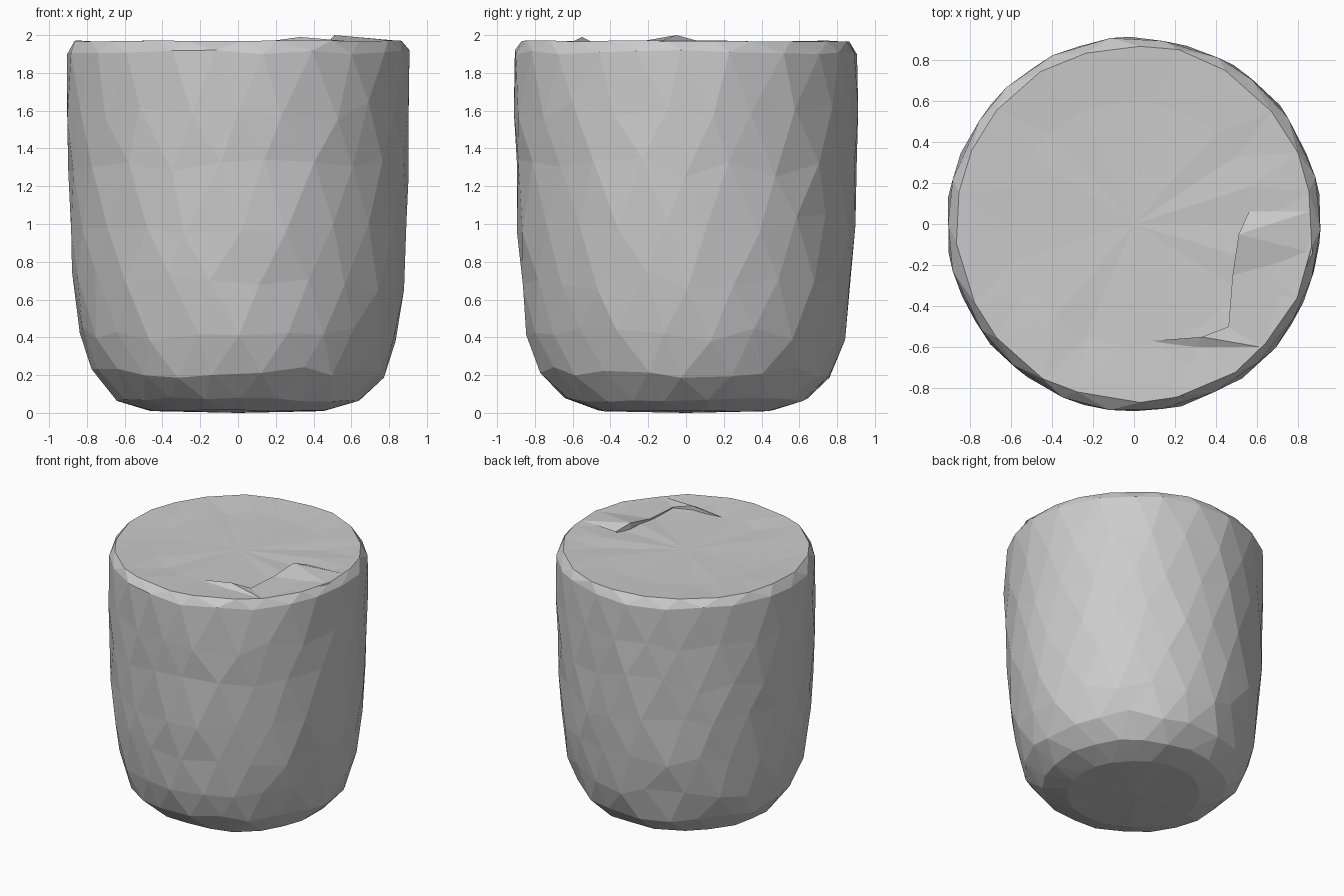
import bpy
import bmesh
import math
import random

random.seed(7)
if "Cube" in bpy.data.objects:
    bpy.data.objects.remove(bpy.data.objects["Cube"], do_unlink=True)

grey = bpy.data.materials.new("stone grey")
grey.use_nodes = True
grey.diffuse_color = (0.6, 0.6, 0.6, 1)
grey.node_tree.nodes["Principled BSDF"].inputs["Base Color"].default_value = (0.6, 0.6, 0.6, 1)


def add_object(name, bm):
    mesh = bpy.data.meshes.new(name)
    bm.to_mesh(mesh)
    bm.free()
    mesh.materials.append(grey)
    obj = bpy.data.objects.new(name, mesh)
    bpy.context.collection.objects.link(obj)
    return obj


# Faceted body: staggered rings (radius, height, height jitter) joined by triangles
SIDES = 22
profile = [(0.47, 0.012, 0.004), (0.65, 0.07, 0.012), (0.775, 0.215, 0.03),
           (0.84, 0.42, 0.05), (0.875, 0.70, 0.06), (0.895, 1.0, 0.06),
           (0.905, 1.3, 0.06), (0.912, 1.6, 0.05), (0.908, 1.91, 0.012),
           (0.87, 1.968, 0.004), (0.6, 1.955, 0.006)]
bm = bmesh.new()
rings = []
for level, (radius, height, wobble) in enumerate(profile):
    ring = []
    for i in range(SIDES):
        a = math.tau * (i + 0.5 * (level % 2) + random.uniform(-0.15, 0.15)) / SIDES
        r = radius + random.uniform(-0.007, 0.007)
        ring.append(bm.verts.new((r * math.cos(a), r * math.sin(a),
                                  height + random.uniform(-wobble, wobble))))
    rings.append(ring)

for level in range(len(rings) - 1):
    low, high = rings[level], rings[level + 1]
    for i in range(SIDES):
        j = (i + 1) % SIDES
        if level % 2 == 0:
            bm.faces.new((low[i], low[j], high[i]))
            bm.faces.new((low[j], high[j], high[i]))
        else:
            bm.faces.new((low[i], low[j], high[j]))
            bm.faces.new((low[i], high[j], high[i]))

# Nearly flat base and top
for ring, z in ((rings[0], 0.0), (rings[-1], 1.95)):
    hub = bm.verts.new((0, 0, z))
    for i in range(SIDES):
        bm.faces.new((ring[i], ring[(i + 1) % SIDES], hub))
bmesh.ops.recalc_face_normals(bm, faces=bm.faces)
add_object("body", bm)

# Chipped flap: a raised inner ridge sloping out to the rim
ridge = [(0.07, -0.57, 1.955), (0.33, -0.55, 1.99), (0.46, -0.50, 1.965),
         (0.48, -0.25, 1.965), (0.51, -0.05, 2.0), (0.56, 0.06, 1.96)]
rim = [(0.24, -0.84, 1.965), (0.30, -0.60, 1.963), (0.62, -0.60, 1.965),
       (0.78, -0.35, 1.965), (0.87, -0.14, 1.967), (0.85, 0.06, 1.97)]
bm = bmesh.new()
inner = [bm.verts.new(p) for p in ridge]
outer = [bm.verts.new(p) for p in rim]
foot = [bm.verts.new((x, y, 1.94)) for x, y, z in ridge]
for i in range(len(ridge) - 1):
    bm.faces.new((inner[i], outer[i], outer[i + 1]))
    bm.faces.new((inner[i], outer[i + 1], inner[i + 1]))
    bm.faces.new((foot[i], inner[i], inner[i + 1], foot[i + 1]))
bmesh.ops.recalc_face_normals(bm, faces=bm.faces)
if sum(f.normal.z for f in bm.faces) < 0:
    bmesh.ops.reverse_faces(bm, faces=bm.faces)
add_object("chipped_flap", bm)
